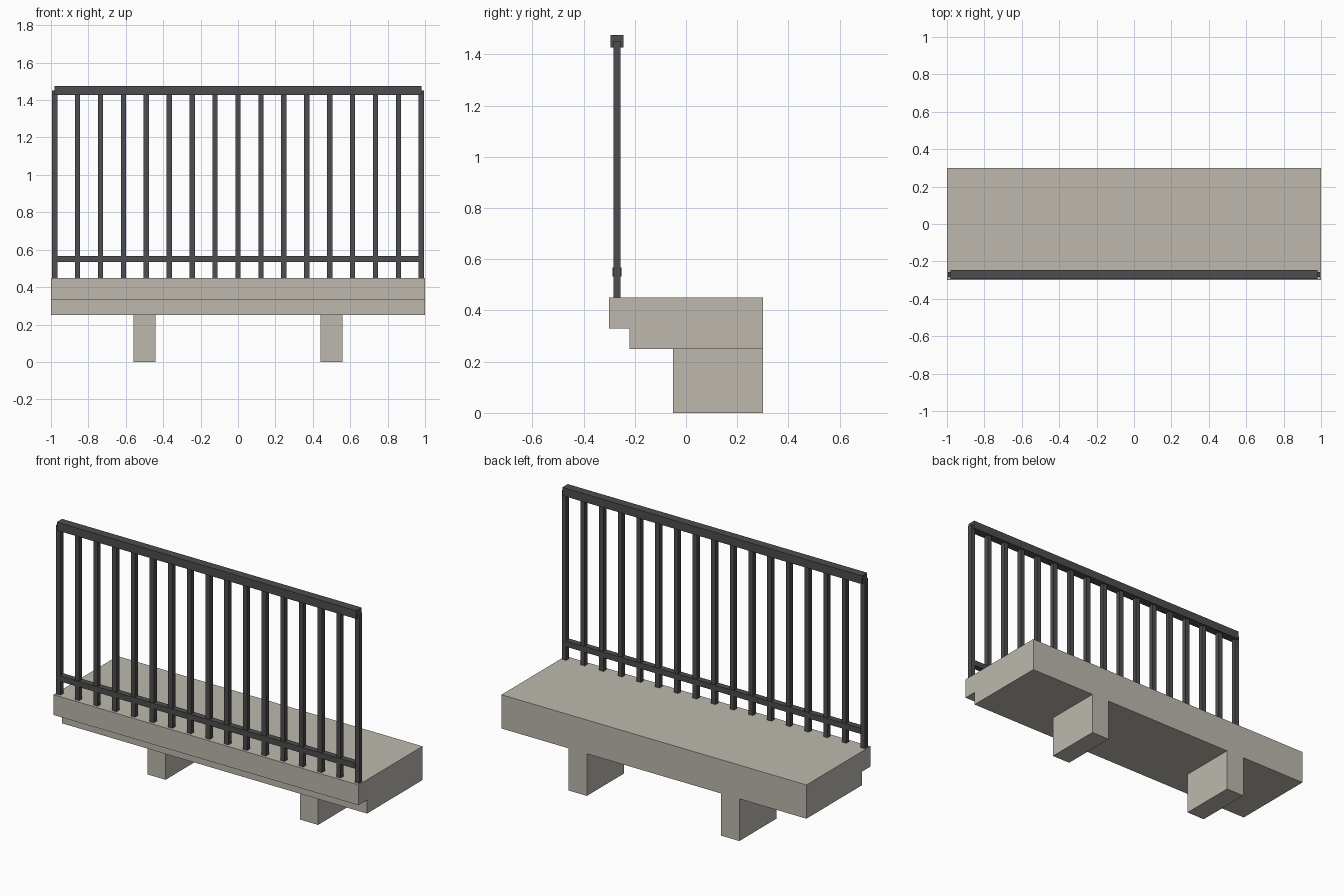
import bpy, bmesh

if "Cube" in bpy.data.objects:
    bpy.data.objects.remove(bpy.data.objects["Cube"])


def material(name, rgb):
    m = bpy.data.materials.new(name)
    m.diffuse_color = (*rgb, 1)
    m.use_nodes = True
    m.node_tree.nodes["Principled BSDF"].inputs["Base Color"].default_value = m.diffuse_color
    return m


CONCRETE = material("concrete", (0.51, 0.485, 0.43))
METAL = material("dark metal", (0.076, 0.073, 0.077))


def extrude_x(name, profile, x0, x1, mat):
    """Extrude a (y, z) outline along x."""
    bm = bmesh.new()
    face = bm.faces.new([bm.verts.new((x0, y, z)) for y, z in profile])
    ext = bmesh.ops.extrude_face_region(bm, geom=[face])["geom"]
    verts = [v for v in ext if isinstance(v, bmesh.types.BMVert)]
    bmesh.ops.translate(bm, verts=verts, vec=(x1 - x0, 0, 0))
    bmesh.ops.recalc_face_normals(bm, faces=bm.faces)
    mesh = bpy.data.meshes.new(name)
    bm.to_mesh(mesh)
    bm.free()
    mesh.materials.append(mat)
    ob = bpy.data.objects.new(name, mesh)
    bpy.context.collection.objects.link(ob)
    return ob


def box(name, x, y, z, mat):
    outline = [(y[0], z[0]), (y[1], z[0]), (y[1], z[1]), (y[0], z[1])]
    return extrude_x(name, outline, x[0], x[1], mat)


# balcony slab with a stepped front lip
extrude_x("slab", [(-0.3, 0.45), (-0.3, 0.33), (-0.22, 0.33), (-0.22, 0.25),
                   (0.3, 0.25), (0.3, 0.45)], -1, 1, CONCRETE)

# support brackets
for side, x in (("left", -0.5), ("right", 0.5)):
    box(f"{side}_bracket", (x - 0.06, x + 0.06), (-0.05, 0.3), (0, 0.25), CONCRETE)

# railing
RAIL_Y = -0.27
POSTS, HALF = 17, 0.014
for i in range(POSTS):
    x = -0.98 + 1.96 * i / (POSTS - 1)
    box(f"baluster_{i + 1}", (x - HALF, x + HALF),
        (RAIL_Y - HALF, RAIL_Y + HALF), (0.45, 1.452), METAL)
box("top_rail", (-0.982, 0.982), (RAIL_Y - 0.025, RAIL_Y + 0.025), (1.427, 1.476), METAL)
box("bottom_rail", (-0.968, 0.968), (RAIL_Y - 0.0175, RAIL_Y + 0.0175), (0.533, 0.567), METAL)
